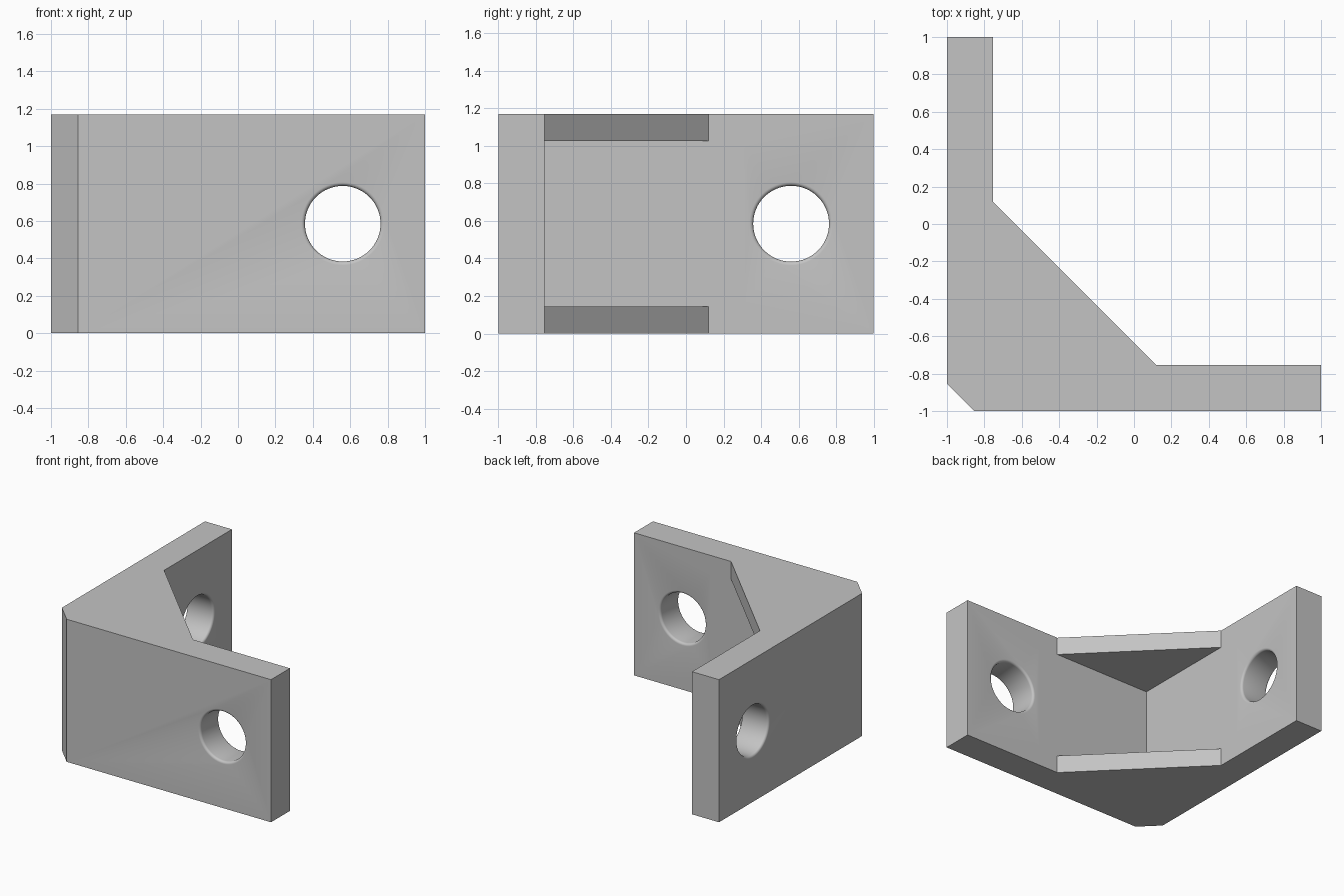
import bpy, bmesh, math
from mathutils import Matrix

HEIGHT, PLATE, WALL = 1.17, 0.145, -0.755
HOLE_POS, HOLE_R, FILLET = 0.56, 0.202, 0.02

if "Cube" in bpy.data.objects:
    bpy.data.objects.remove(bpy.data.objects["Cube"])


def make_object(name, bm):
    bmesh.ops.recalc_face_normals(bm, faces=bm.faces)
    mesh = bpy.data.meshes.new(name)
    bm.to_mesh(mesh)
    bm.free()
    obj = bpy.data.objects.new(name, mesh)
    bpy.context.collection.objects.link(obj)
    return obj


def prism(name, outline, z0, z1):
    bm = bmesh.new()
    face = bm.faces.new([bm.verts.new((x, y, z0)) for x, y in outline])
    grown = bmesh.ops.extrude_face_region(bm, geom=[face])["geom"]
    verts = [g for g in grown if isinstance(g, bmesh.types.BMVert)]
    bmesh.ops.translate(bm, verts=verts, vec=(0, 0, z1 - z0))
    return make_object(name, bm)


def hole_cutter(name, matrix, sides=64, steps=5):
    # Lathe profile: straight bore with a rounded flare at both plate faces
    half = (WALL + 1) / 2
    flare = []
    for i in range(steps + 1):
        a = math.pi / 2 * i / steps
        flare.append((HOLE_R + FILLET * (1 - math.cos(a)),
                      half - FILLET * (1 - math.sin(a))))
    flare.append((HOLE_R + FILLET, half + 0.1))
    profile = [(r, -z) for r, z in reversed(flare)] + flare
    bm = bmesh.new()
    rings = []
    for r, z in profile:
        rings.append([bm.verts.new((r * math.cos(math.tau * k / sides),
                                    r * math.sin(math.tau * k / sides), z))
                      for k in range(sides)])
    for low, high in zip(rings, rings[1:]):
        for k in range(sides):
            n = (k + 1) % sides
            bm.faces.new((low[k], low[n], high[n], high[k]))
    bm.faces.new(rings[0])
    bm.faces.new(rings[-1])
    bm.transform(matrix)
    return make_object(name, bm)


# Bracket body: two legs, bevelled outer corner, diagonal gusset edge
bracket = prism("corner_bracket", [
    (-0.855, -1), (1, -1), (1, WALL), (0.12, WALL),
    (WALL, 0.12), (WALL, 1), (-1, 1), (-1, -0.855)], 0, HEIGHT)

# Pocket between the two gusset plates
pocket = prism("pocket_cutter", [(WALL, WALL), (0.3, WALL), (WALL, 0.3)],
               PLATE, HEIGHT - PLATE)

# One bolt hole through each leg
mid = (WALL - 1) / 2
front_hole = hole_cutter("front_hole_cutter",
                         Matrix.Translation((HOLE_POS, mid, HEIGHT / 2))
                         @ Matrix.Rotation(math.pi / 2, 4, "X"))
side_hole = hole_cutter("side_hole_cutter",
                        Matrix.Translation((mid, HOLE_POS, HEIGHT / 2))
                        @ Matrix.Rotation(math.pi / 2, 4, "Y"))

bpy.ops.object.select_all(action="DESELECT")
bpy.context.view_layer.objects.active = bracket
bracket.select_set(True)
for cutter in (pocket, front_hole, side_hole):
    cutter.hide_render = True
    mod = bracket.modifiers.new(cutter.name, "BOOLEAN")
    mod.operation, mod.solver, mod.object = "DIFFERENCE", "EXACT", cutter
    bpy.ops.object.modifier_apply(modifier=mod.name)
    bpy.data.objects.remove(cutter)

# Plain grey finish
grey = bpy.data.materials.new("plain_grey")
grey.use_nodes = True
colour = (0.55, 0.55, 0.55, 1)
grey.diffuse_color = colour
grey.node_tree.nodes["Principled BSDF"].inputs["Base Color"].default_value = colour
bracket.data.materials.clear()
bracket.data.materials.append(grey)
bpy.ops.object.shade_smooth_by_angle(angle=math.radians(30))
